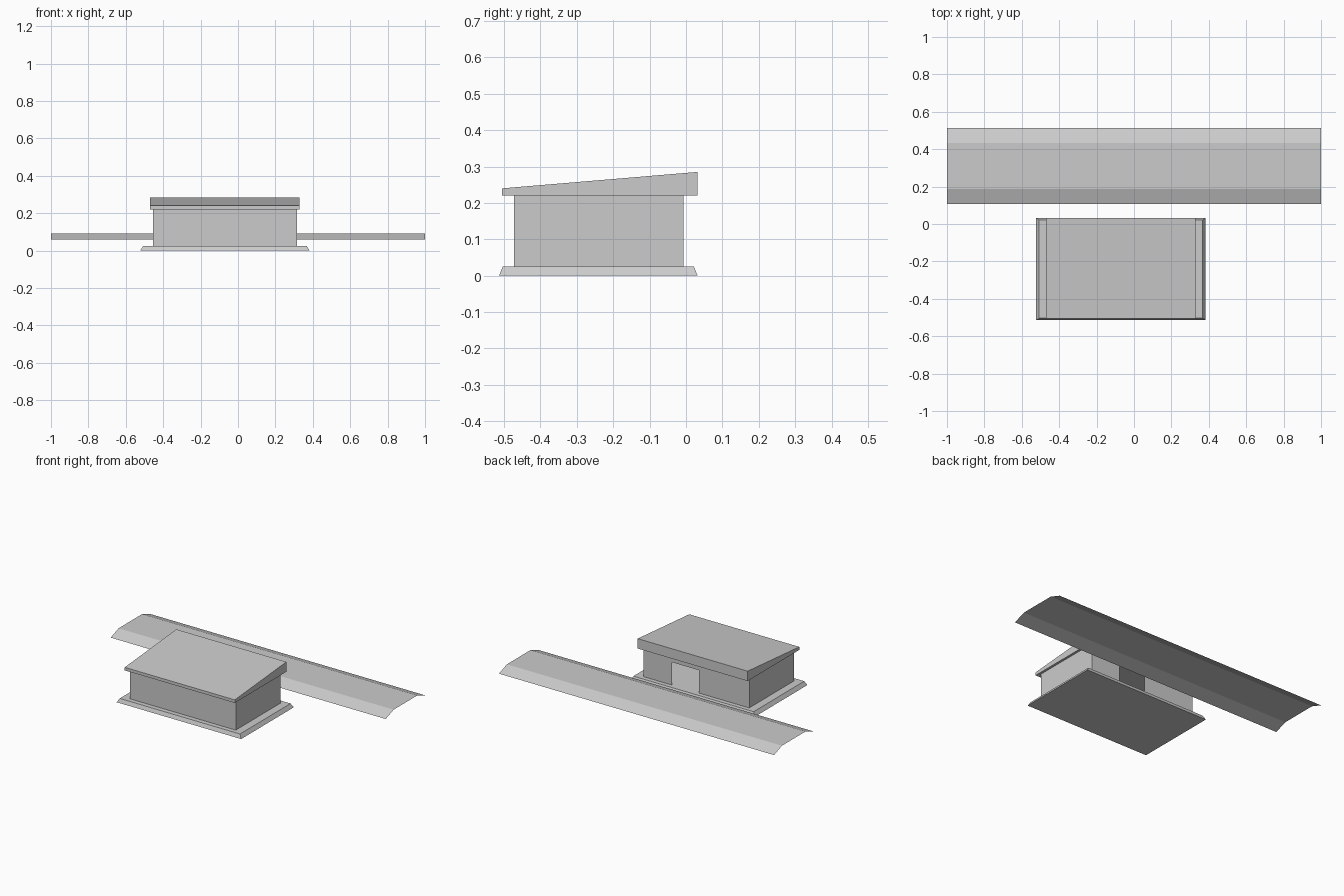
import bpy, bmesh

if "Cube" in bpy.data.objects:
    bpy.data.objects.remove(bpy.data.objects["Cube"])


def finish(name, bm, fix_normals=True):
    bmesh.ops.remove_doubles(bm, verts=bm.verts, dist=1e-5)
    if fix_normals:
        bmesh.ops.recalc_face_normals(bm, faces=bm.faces)
    mesh = bpy.data.meshes.new(name)
    bm.to_mesh(mesh)
    bm.free()
    obj = bpy.data.objects.new(name, mesh)
    bpy.context.collection.objects.link(obj)
    return obj


def sweep(bm, points, offset, closed=False):
    """Sweep a polyline along an offset, leaving a thin sheet."""
    a = [bm.verts.new(p) for p in points]
    b = [bm.verts.new([c + d for c, d in zip(p, offset)]) for p in points]
    n = len(points)
    for i in range(n if closed else n - 1):
        j = (i + 1) % n
        bm.faces.new((a[i], a[j], b[j], b[i]))
    return a, b


# Base slab with sloped edges
bm = bmesh.new()
cube = bmesh.ops.create_cube(bm, size=1)
for v in cube["verts"]:
    top = v.co.z > 0
    inset = 0.016 if top else 0
    v.co.x = 0.383 - inset if v.co.x > 0 else -0.523 + inset
    v.co.y = 0.032 - inset * 0.65 if v.co.y > 0 else -0.514 + inset * 0.65
    v.co.z = 0.025 if top else 0
finish("base_slab", bm)

# Thin walls running round from one door side to the other
FLOOR, EAVES, DOOR_TOP = 0.025, 0.22, 0.175
X0, X1, Y0, Y1 = -0.455, 0.315, -0.473, -0.007
DOOR0, DOOR1 = -0.088, 0.106
bm = bmesh.new()
plan = [(DOOR0, Y1), (X0, Y1), (X0, Y0), (X1, Y0), (X1, Y1), (DOOR1, Y1)]
sweep(bm, [(x, y, FLOOR) for x, y in plan], (0, 0, EAVES - FLOOR))
finish("walls", bm, False)

# Lintel over the doorway
bm = bmesh.new()
sweep(bm, [(DOOR1, Y1, DOOR_TOP), (DOOR0, Y1, DOOR_TOP)], (0, 0, EAVES - DOOR_TOP))
finish("door_lintel", bm, False)

# Single pitch roof, higher at the back
bm = bmesh.new()
profile = [(-0.505, 0.22), (0.031, 0.22), (0.031, 0.285), (-0.505, 0.24)]
a, b = sweep(bm, [(-0.47, y, z) for y, z in profile], (0.80, 0, 0), True)
bm.faces.new(a)
bm.faces.new(b)
finish("roof", bm)

# Open raised strip with sloping shoulders
bm = bmesh.new()
profile = [(0.514, 0.06), (0.432, 0.09), (0.188, 0.09), (0.106, 0.06)]
sweep(bm, [(-1, y, z) for y, z in reversed(profile)], (2, 0, 0))
for f in bm.faces:
    f.normal_update()
    if f.normal.z < 0:
        f.normal_flip()
finish("raised_strip", bm, False)
